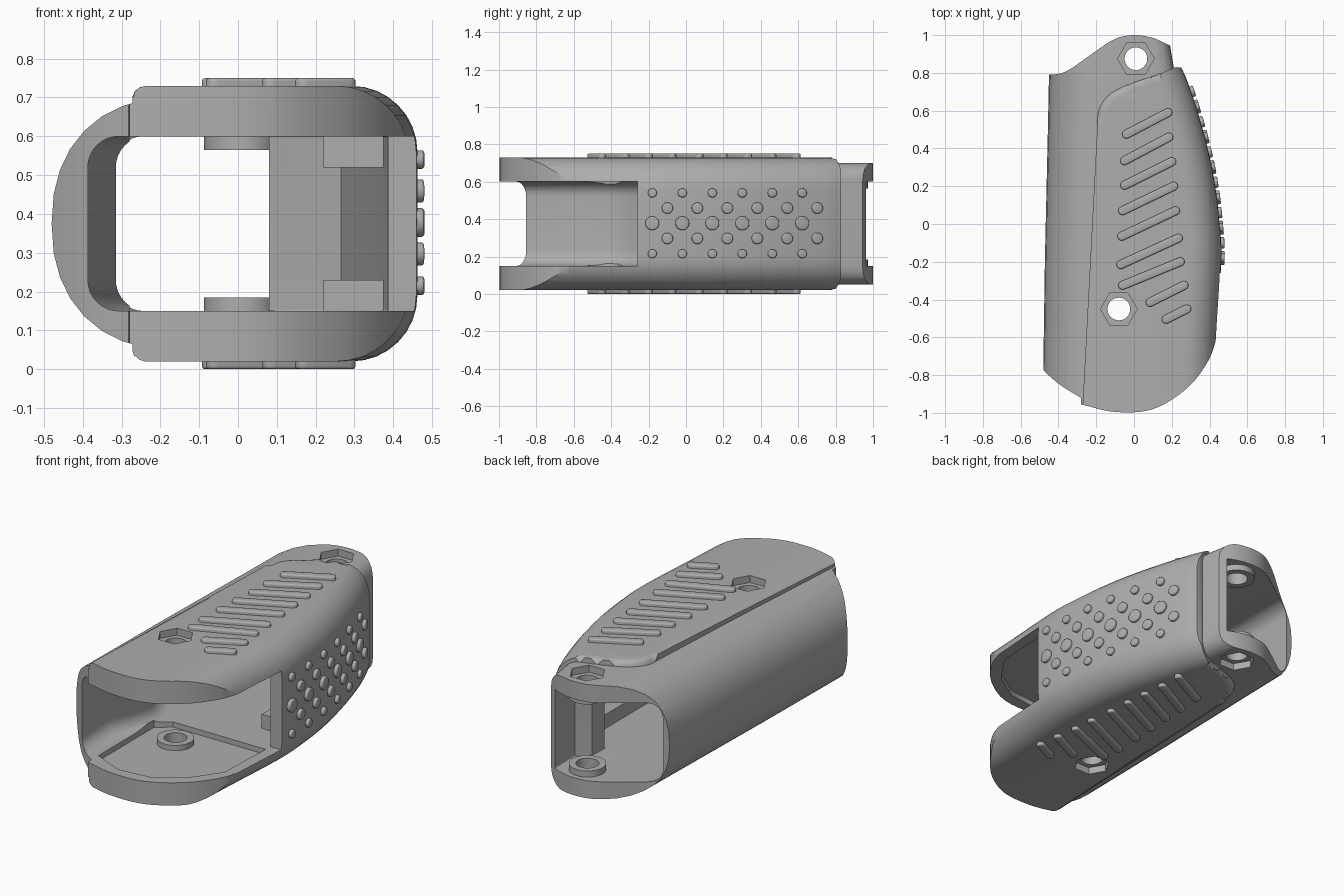
import bpy, bmesh, math
from mathutils import Vector, Matrix

if bpy.data.objects.get("Cube"):
    bpy.data.objects.remove(bpy.data.objects["Cube"])

MID = 0.375  # height of the horizontal mirror plane

grey = bpy.data.materials.new("matte_grey")
grey.use_nodes = True
grey.diffuse_color = (0.42, 0.42, 0.42, 1)
grey.node_tree.nodes["Principled BSDF"].inputs["Base Color"].default_value = (0.42, 0.42, 0.42, 1)


def finish(name, bm):
    bmesh.ops.recalc_face_normals(bm, faces=bm.faces)
    mesh = bpy.data.meshes.new(name)
    bm.to_mesh(mesh)
    bm.free()
    mesh.materials.append(grey)
    ob = bpy.data.objects.new(name, mesh)
    bpy.context.collection.objects.link(ob)
    return ob


def spline(pts, n=6):
    """Smooth curve through the points."""
    p = [Vector(q) for q in pts]
    p = [2 * p[0] - p[1]] + p + [2 * p[-1] - p[-2]]
    out = []
    for a, b, c, d in zip(p, p[1:], p[2:], p[3:]):
        for i in range(n):
            t = i / n
            out.append(0.5 * (2 * b + (c - a) * t + (2 * a - 5 * b + 4 * c - d) * t * t
                              + (3 * b - a - 3 * c + d) * t ** 3))
    return [tuple(v) for v in out] + [tuple(p[-2])]


def lookup(curve, y):
    for (y0, x0), (y1, x1) in zip(curve, curve[1:]):
        if y <= y1:
            return x0 + (x1 - x0) * (y - y0) / (y1 - y0)
    return curve[-1][1]


def section(xl, xr, half, left, right, power, k=8):
    """Cross-section with its own corner radii on the left and right."""
    pts = []
    for sx, sz, (rx, rz), start in ((1, 1, right, 0), (-1, 1, left, 1),
                                    (-1, -1, left, 2), (1, -1, right, 3)):
        cx = (xr - rx) if sx > 0 else (xl + rx)
        for i in range(k + 1):
            a = math.pi / 2 * (start + i / k)
            c, s = abs(math.cos(a)) ** (2 / power), abs(math.sin(a)) ** (2 / power)
            pts.append((cx + sx * rx * c, MID + sz * (half - rz + rz * s)))
    return pts


def loft(name, stations, half, left, right, power=2):
    """Skin cross-sections placed along y; stations hold y, left x, right x."""
    bm = bmesh.new()
    rings = [[bm.verts.new((x, y, z)) for x, z in section(xl, xr, half, left, right, power)]
             for y, xl, xr in stations]
    for a, b in zip(rings, rings[1:]):
        for i in range(len(a)):
            j = (i + 1) % len(a)
            bm.faces.new((a[i], a[j], b[j], b[i]))
    bm.faces.new(rings[0])
    bm.faces.new(rings[-1])
    bmesh.ops.remove_doubles(bm, verts=bm.verts, dist=0.0001)
    return finish(name, bm)


def add_prism(bm, outline, z0, z1, bevel=0, top_only=False, segments=3):
    """Upright prism, optionally with rounded rims."""
    part = bmesh.new()
    base = part.faces.new([part.verts.new((x, y, z0)) for x, y in outline])
    ext = bmesh.ops.extrude_face_region(part, geom=[base])["geom"]
    for v in ext:
        if isinstance(v, bmesh.types.BMVert):
            v.co.z = z1
    if bevel:
        rims = [e for e in part.edges if abs(e.verts[0].co.z - e.verts[1].co.z) < 1e-5
                and (not top_only or abs(e.verts[0].co.z - z1) < 1e-5)]
        bmesh.ops.bevel(part, geom=rims, offset=bevel, segments=segments, profile=0.5, affect='EDGES')
    bmesh.ops.recalc_face_normals(part, faces=part.faces)
    tmp = bpy.data.meshes.new("tmp")
    part.to_mesh(tmp)
    part.free()
    bm.from_mesh(tmp)
    bpy.data.meshes.remove(tmp)


def prism(name, outline, z0, z1, bevel=0, segments=3):
    bm = bmesh.new()
    add_prism(bm, outline, z0, z1, bevel, segments=segments)
    return finish(name, bm)


def disc(x, y, r, n=32):
    return [(x + r * math.cos(2 * math.pi * i / n), y + r * math.sin(2 * math.pi * i / n)) for i in range(n)]


def boolean(ob, tool, op):
    mod = ob.modifiers.new(op, 'BOOLEAN')
    mod.operation, mod.solver, mod.object = op, 'EXACT', tool
    bpy.context.view_layer.objects.active = ob
    bpy.ops.object.modifier_apply(modifier=mod.name)
    bpy.data.objects.remove(tool)


def smooth(ob, angle=32):
    bpy.ops.object.select_all(action='DESELECT')
    ob.select_set(True)
    bpy.context.view_layer.objects.active = ob
    bpy.ops.object.shade_smooth_by_angle(angle=math.radians(angle))


# Main tube: deep rounding on the left, tighter on the right
body = loft("grip_body", [(-1.1, -0.485, 0.41), (-0.2, -0.472, 0.41), (0.5, -0.456, 0.32),
                          (0.8, -0.45, 0.215), (1.1, -0.445, 0.165)],
            0.325, (0.32, 0.325), (0.1, 0.1), 2.25)

# Raised grip panel wrapping the right side
side = spline([(-1.1, 0.415), (-0.63, 0.437), (-0.2, 0.462), (0, 0.453), (0.2, 0.43),
               (0.4, 0.39), (0.6, 0.335), (0.75, 0.285), (0.83, 0.25), (0.95, 0.2)], 4)
panel = loft("grip_panel", [(y, -0.6, x) for y, x in side], 0.355, (0.01, 0.01), (0.17, 0.17))
corner = spline([(-0.195, 0.5), (-0.185, 0.61), (-0.12, 0.695), (0, 0.75), (0.12, 0.79), (0.22, 0.83)], 4)
limit = prism("panel_limit", [(-0.29, -1.3)] + corner + [(0.8, 0.81), (0.8, -1.3)],
              MID - 0.355, MID + 0.355, 0.035)
boolean(panel, limit, 'INTERSECT')
boolean(body, panel, 'UNION')

# Trim both ends to the plan outline
front = spline([(-0.5, -0.755), (-0.4, -0.845), (-0.282, -0.92)]) + \
    spline([(-0.28, -0.955), (-0.1, -0.995), (0.1, -0.98), (0.28, -0.87), (0.39, -0.73), (0.44, -0.6)])
back = spline([(0.19, 0.945), (0.1, 0.985), (0, 1.0), (-0.1, 0.98), (-0.21, 0.91),
               (-0.33, 0.825), (-0.4, 0.795), (-0.5, 0.79)])
plan = prism("plan_limit", front + [(0.7, -0.6), (0.7, 0.9), (0.26, 0.9)] + back, -0.2, 1)
boolean(body, plan, 'INTERSECT')

# Hollow through the length, and the open mouth on the right
hollow = loft("hollow", [(-1.2, -0.39, 0.39), (-0.62, -0.385, 0.39), (-0.42, -0.315, 0.39),
                         (-0.3, -0.33, 0.39), (-0.1, -0.4, 0.375), (0.5, -0.41, 0.265),
                         (0.62, -0.41, 0.08), (0.72, -0.41, 0.09), (0.78, -0.41, 0.155),
                         (1.2, -0.405, 0.15)], 0.225, (0.08, 0.08), (0.004, 0.004))
boolean(body, hollow, 'DIFFERENCE')
mouth = prism("mouth", [(-0.2, -1.3), (0.8, -1.3), (0.8, -0.26), (-0.2, -0.26)], 0.15, 0.6)
boolean(body, mouth, 'DIFFERENCE')

# Shallow pockets inside the two front flaps
pocket = [(-0.28, -0.86), (-0.1, -0.94), (0.09, -0.92), (0.25, -0.82), (0.37, -0.65),
          (0.385, -0.3), (-0.2, -0.3), (-0.28, -0.36)]
boolean(body, prism("pockets", pocket, 0.12, 0.63), 'DIFFERENCE')

# Screw bosses, ledges, hex recesses and holes, mirrored above and below
screws = [(-0.08, -0.45, 0.085, 0.025, 0.355), (0.01, 0.875, 0.05, 0.04, 0.325)]
for sign in (1, -1):
    for x, y, low, sink, outer in screws:
        inner = 0.19 if y > 0 else 0.225
        zs = sorted((MID + sign * inner, MID + sign * 0.275))
        boolean(body, prism("boss", disc(x, y, 0.097), *zs), 'UNION')
        zs = sorted((MID + sign * (outer - 0.04), MID + sign * (outer + 0.1)))
        boolean(body, prism("hex_recess", disc(x, y, 0.097, 6), *zs), 'DIFFERENCE')
    zs = sorted((MID + sign * 0.145, MID + sign * 0.25))
    ledge = [(0.22, -0.1), (0.4, -0.1), (0.32, 0.52), (0.22, 0.52)]
    boolean(body, prism("ledge", ledge, *zs), 'UNION')
for x, y, *_ in screws:
    boolean(body, prism("hole", disc(x, y, 0.06), -0.2, 1), 'DIFFERENCE')
smooth(body)

# Slanted grip ribs: lower-left and upper-right end centres
ribs = [(-0.04, 0.475, 0.18, 0.59), (-0.05, 0.335, 0.185, 0.46), (-0.05, 0.205, 0.2, 0.33),
        (-0.06, 0.07, 0.21, 0.2), (-0.065, -0.065, 0.22, 0.07), (-0.07, -0.215, 0.235, -0.075),
        (-0.06, -0.325, 0.245, -0.2), (0.085, -0.415, 0.265, -0.325), (0.17, -0.505, 0.28, -0.45)]
for name, sign in (("top_ribs", 1), ("bottom_ribs", -1)):
    bm = bmesh.new()
    for x0, y0, x1, y1 in ribs:
        heading = math.atan2(y1 - y0, x1 - x0)
        outline = []
        for x, y, turn in ((x1, y1, -0.5), (x0, y0, 0.5)):
            for i in range(9):
                a = heading + math.pi * (turn + i / 8)
                outline.append((x + 0.023 * math.cos(a), y + 0.023 * math.sin(a)))
        add_prism(bm, outline, MID + sign * 0.34, MID + sign * 0.375, 0.008, True)
    smooth(finish(name, bm), 40)

# Round studs on the right side, in five staggered rows
bm = bmesh.new()
for row, (z, r) in enumerate(((0.215, 0.024), (0.297, 0.03), (0.378, 0.037), (0.459, 0.03), (0.54, 0.024))):
    for i in range(6):
        y = -0.18 + 0.16 * i + 0.08 * (row % 2)
        x = lookup(side, y)
        slope = (lookup(side, y + 0.03) - lookup(side, y - 0.03)) / 0.06
        stud = bmesh.new()
        add_prism(stud, disc(0, 0, r, 20), -0.02, 0.018, 0.007, True)
        turn = Vector((0, 0, 1)).rotation_difference(Vector((1, -slope, 0))).to_matrix().to_4x4()
        bmesh.ops.transform(stud, matrix=Matrix.Translation((x, y, z)) @ turn, verts=stud.verts)
        tmp = bpy.data.meshes.new("tmp")
        stud.to_mesh(tmp)
        stud.free()
        bm.from_mesh(tmp)
        bpy.data.meshes.remove(tmp)
smooth(finish("side_studs", bm), 40)
